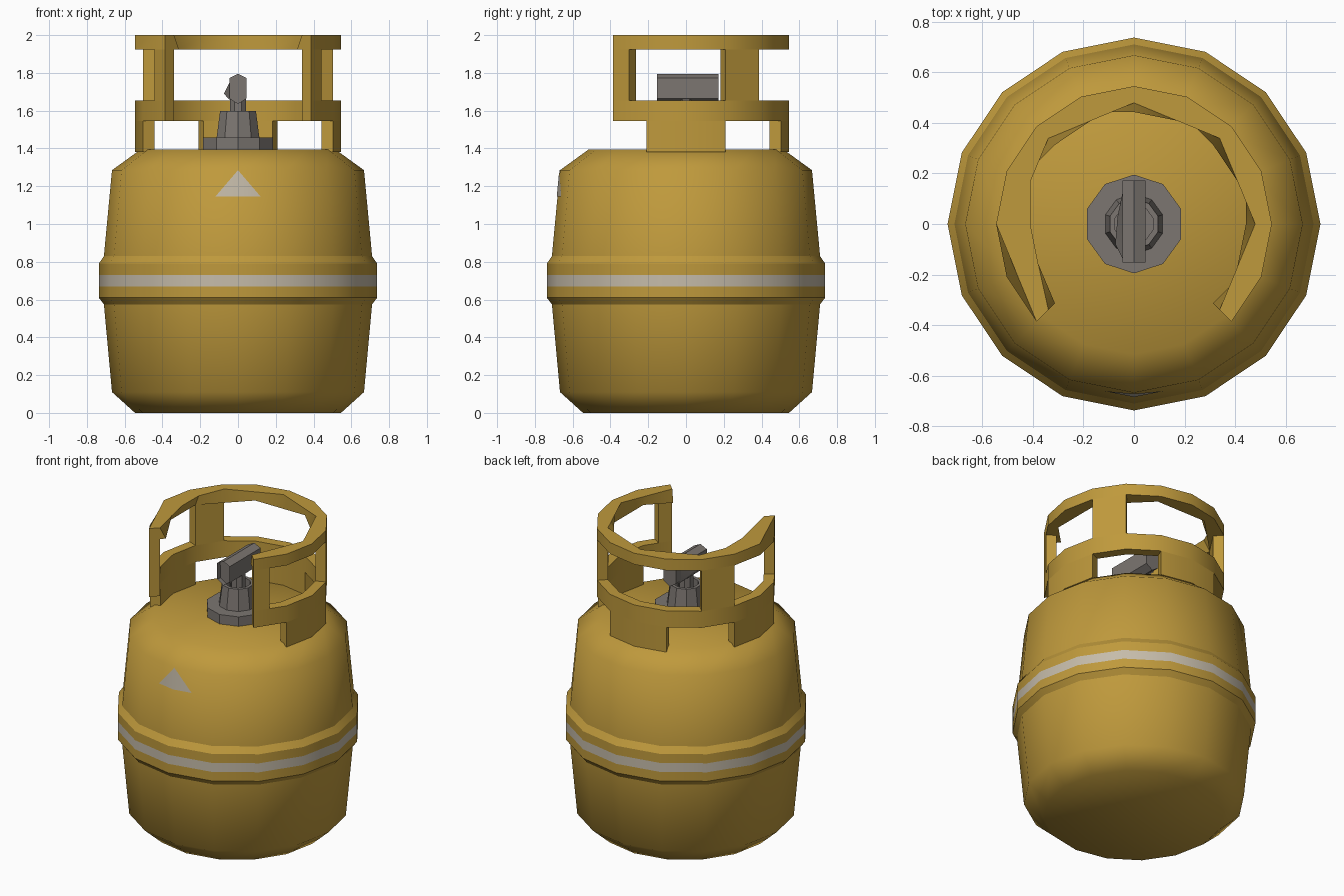
import bpy, bmesh, math
from math import sin, cos, radians

cube = bpy.data.objects.get("Cube")
if cube:
    bpy.data.objects.remove(cube, do_unlink=True)


def material(name, rgb):
    m = bpy.data.materials.new(name)
    m.use_nodes = True
    color = (*rgb, 1)
    m.diffuse_color = color
    bsdf = next(n for n in m.node_tree.nodes if n.type == 'BSDF_PRINCIPLED')
    bsdf.inputs["Base Color"].default_value = color
    bsdf.inputs["Roughness"].default_value = 0.6
    return m


GOLD = material("mustard paint", (0.52, 0.32, 0.045))
GREY = material("valve grey", (0.2, 0.18, 0.165))
PALE = material("pale marking", (0.56, 0.5, 0.4))


def finish(bm, name, mats, sharp):
    """Turn a bmesh into an object; sharp(edge) picks the hard edges."""
    bmesh.ops.recalc_face_normals(bm, faces=bm.faces)
    for f in bm.faces:
        f.smooth = True
    for e in bm.edges:
        e.smooth = not sharp(e)
    me = bpy.data.meshes.new(name)
    bm.to_mesh(me)
    bm.free()
    for m in mats:
        me.materials.append(m)
    ob = bpy.data.objects.new(name, me)
    bpy.context.scene.collection.objects.link(ob)
    return ob


def by_angle(deg):
    return lambda e: e.calc_face_angle(0) > radians(deg)


def lathe(profile, sides, start=90):
    """Revolve (radius, z) pairs about z and cap both ends."""
    bm = bmesh.new()
    rings = []
    for r, z in profile:
        angles = [radians(start + 360 * i / sides) for i in range(sides)]
        rings.append([bm.verts.new((r * cos(a), r * sin(a), z)) for a in angles])
    for a, b in zip(rings, rings[1:]):
        for i in range(sides):
            j = (i + 1) % sides
            bm.faces.new((a[i], a[j], b[j], b[i]))
    bm.faces.new(rings[0])
    bm.faces.new(rings[-1])
    return bm


# Tank body with a raised belt and a pale stripe around it
RIDGE = (0.575, 0.61, 0.79, 0.83)
bm = lathe([(0.545, 0), (0.667, 0.11), (0.71, 0.575), (0.737, 0.61), (0.737, 0.67),
            (0.737, 0.73), (0.737, 0.79), (0.71, 0.83), (0.667, 1.285), (0.515, 1.395)], 16)
for f in bm.faces:
    f.material_index = int(0.67 < f.calc_center_median().z < 0.73)


def on_ridge(e):
    return any(all(abs(v.co.z - z) < 0.001 for v in e.verts) for z in RIDGE)


finish(bm, "tank_body", [GOLD, PALE], on_ridge)

# Triangle marking folded over the front edge of the tank
def front_y(x, z):
    r = 0.667 + (1.285 - z) * 0.0945
    return -r + abs(x) * math.tan(radians(11.25)) - 0.004


bm = bmesh.new()
tri = {k: bm.verts.new((x, front_y(x, z), z)) for k, x, z in
       (("top", 0, 1.285), ("mid", 0, 1.145), ("left", 0.12, 1.145), ("right", -0.12, 1.145))}
bm.faces.new((tri["top"], tri["right"], tri["mid"]))
bm.faces.new((tri["top"], tri["mid"], tri["left"]))
finish(bm, "front_triangle", [PALE], by_angle(30))

# Collar: every piece is an arc of a 16-sided tube, open at the front
R_OUT, R_IN = 0.545, 0.479
CHORD = cos(radians(22.5))


def on_arc(k, radius):
    """Point at step k (22.5 degrees each) along the faceted circle."""
    i = math.floor(k)
    t = k - i
    a, b = radians(-45 + 22.5 * i), radians(-45 + 22.5 * (i + 1))
    return (radius * (cos(a) * (1 - t) + cos(b) * t), radius * (sin(a) * (1 - t) + sin(b) * t))


def collar_arc(name, steps, z0, z1, zigzag=False, outer_top={}, inner_top={}):
    bm = bmesh.new()
    loops = []
    for k in steps:
        low = CHORD if zigzag and k % 2 == 0 else 1
        high = CHORD if zigzag and k % 2 == 1 else 1
        corners = [(R_OUT, z0), (outer_top.get(k, R_OUT), z1),
                   (inner_top.get(k, R_IN * high), z1), (R_IN * low, z0)]
        loops.append([bm.verts.new((*on_arc(k, r), z)) for r, z in corners])
    for a, b in zip(loops, loops[1:]):
        for i in range(4):
            j = (i + 1) % 4
            bm.faces.new((a[i], b[i], b[j], a[j]))
    bm.faces.new(loops[0])
    bm.faces.new(loops[-1])
    return finish(bm, name, [GOLD], by_angle(30))


collar_arc("collar_top_ring", range(13), 1.925, 2.0, True,
           {11: R_OUT * CHORD}, {10: 0.41, 11: 0.41})
collar_arc("collar_middle_band", range(13), 1.545, 1.655)
for name, steps in (("left_front_post", (0, 0.48)), ("left_rear_post", (3, 4)),
                    ("right_rear_post", (8, 9)), ("right_front_post", (11.52, 12))):
    collar_arc(name, steps, 1.655, 1.925)
for name, first in (("left_leg", 1), ("back_leg", 5), ("right_leg", 9)):
    collar_arc(name, range(first, first + 3), 1.38, 1.545)

# Valve: flange, hollow tapered collar, stem
finish(lathe([(0.195, 1.395), (0.195, 1.458)], 10), "valve_flange", [GREY], by_angle(30))
finish(lathe([(0.12, 1.45), (0.1, 1.597), (0.078, 1.597), (0.078, 1.54)], 10),
       "valve_socket", [GREY], by_angle(30))
finish(lathe([(0.045, 1.5), (0.045, 1.67)], 8, 22.5), "valve_stem", [GREY], by_angle(30))

# Valve handle: six-sided bar with a recessed front end
section = [(0, 1.795), (0.046, 1.773), (0.046, 1.665), (0, 1.635), (-0.046, 1.665), (-0.046, 1.773)]
bm = bmesh.new()
ends = [[bm.verts.new((x, y, z)) for x, z in section] for y in (-0.153, 0.172)]
for i in range(6):
    j = (i + 1) % 6
    bm.faces.new((ends[0][i], ends[0][j], ends[1][j], ends[1][i]))
front = bm.faces.new(ends[0])
bm.faces.new(ends[1])
bmesh.ops.inset_individual(bm, faces=[front], thickness=0.014)
for v in front.verts:
    v.co.y += 0.03
finish(bm, "valve_handle", [GREY], by_angle(30))

# Small pointed rib on the side of the handle
bm = bmesh.new()
for x, y, z in ((-0.044, -0.14, 1.75), (-0.044, -0.14, 1.655), (-0.044, 0.13, 1.75),
                (-0.044, 0.13, 1.655), (-0.074, -0.08, 1.69), (-0.065, 0.03, 1.69)):
    bm.verts.new((x, y, z))
bmesh.ops.convex_hull(bm, input=bm.verts)
finish(bm, "handle_rib", [GREY], by_angle(20))
